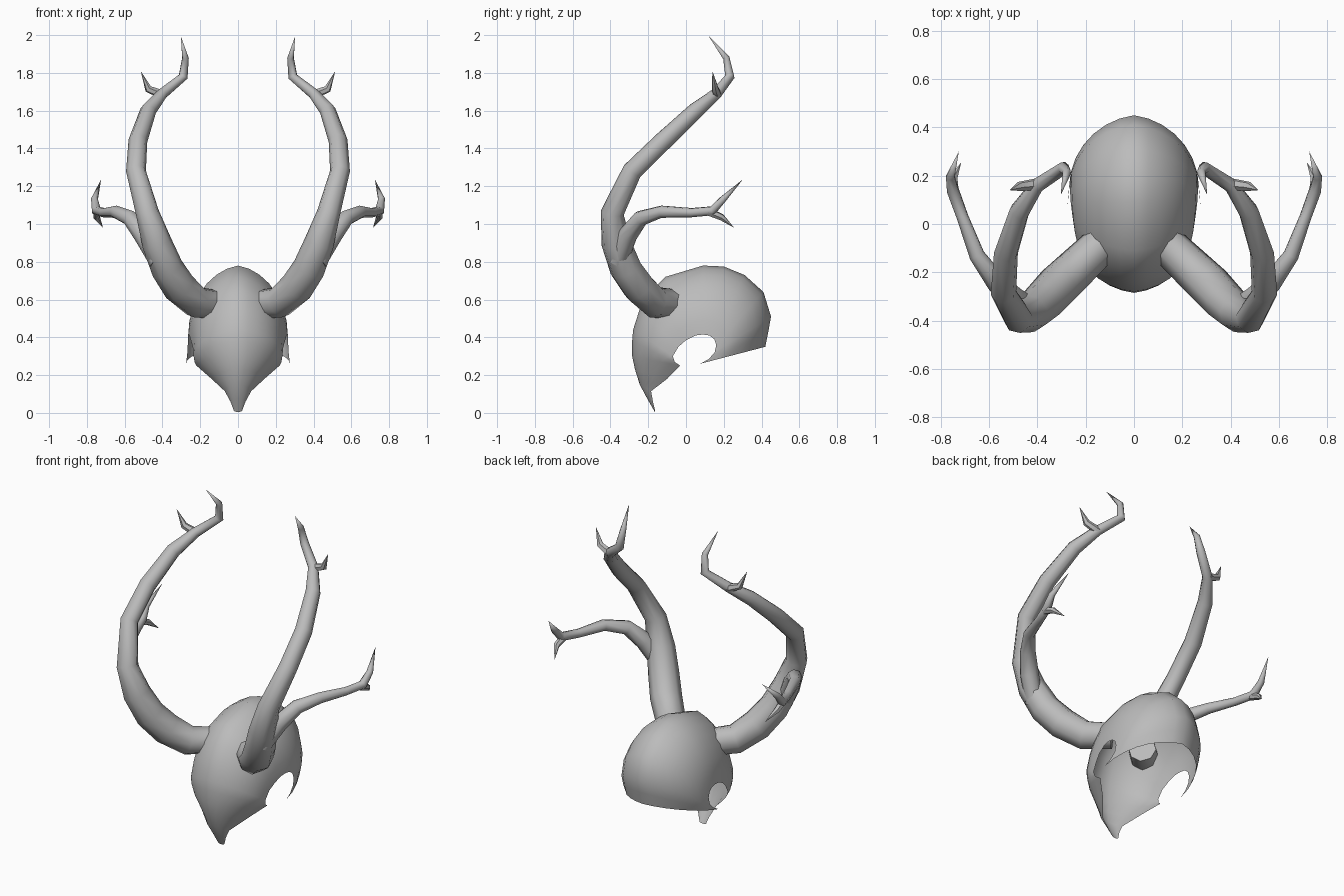
import bpy, bmesh, math
from mathutils import Vector

if "Cube" in bpy.data.objects:
    bpy.data.objects.remove(bpy.data.objects["Cube"])

grey = bpy.data.materials.new("matte grey")
grey.diffuse_color = (0.5, 0.5, 0.5, 1)
grey.use_nodes = True
grey.node_tree.nodes["Principled BSDF"].inputs["Base Color"].default_value = grey.diffuse_color


def finish(bm, name, angle):
    """Turn a right-hand half into a mirrored, smooth-shaded object."""
    me = bpy.data.meshes.new(name)
    bm.to_mesh(me)
    bm.free()
    ob = bpy.data.objects.new(name, me)
    bpy.context.collection.objects.link(ob)
    me.materials.append(grey)
    mod = ob.modifiers.new("mirror", 'MIRROR')
    mod.merge_threshold = 0.001
    bpy.ops.object.select_all(action='DESELECT')
    ob.select_set(True)
    bpy.context.view_layer.objects.active = ob
    bpy.ops.object.shade_smooth_by_angle(angle=math.radians(angle))
    return ob


# Helmet: each rib runs from the centre ridge (y, z) to the lower rim (x, y, z)
RIBS = [
    ((-.165, .005), (.022, -.163, .012)),
    ((-.205, .075), (.04, -.175, .06)),
    ((-.245, .15), (.07, -.185, .115)),
    ((-.27, .23), (.14, -.10, .18)),
    ((-.285, .30), (.22, -.03, .25)),
    ((-.285, .38), (.23, -.06, .27)),
    ((-.28, .44), (.235, -.07, .30)),
    ((-.245, .55), (.24, -.04, .35)),
    ((-.19, .64), (.25, 0, .385)),
    ((-.11, .72), (.257, .05, .41)),
    ((.09, .78), (.262, .09, .415)),
    ((.20, .775), (.264, .125, .41)),
    ((.31, .73), (.265, .15, .39)),
    ((.41, .64), (.266, .16, .36)),
    ((.45, .51), (.268, .152, .32)),
    ((.435, .425), (.272, .12, .285)),
    ((.42, .35), (.275, .075, .26)),
]
STEPS, RIDGE = 7, 0.18
bm = bmesh.new()
grid = []
for (sy, sz), (ex, ey, ez) in RIBS:
    row = []
    for j in range(STEPS + 1):
        t = j / STEPS
        a = t * math.pi / 2
        k = (1 - RIDGE) * math.cos(a) + RIDGE * (1 - t)
        row.append(bm.verts.new((ex * math.sin(a), ey + (sy - ey) * k, ez + (sz - ez) * k)))
    grid.append(row)
for r0, r1 in zip(grid, grid[1:]):
    for j in range(STEPS):
        bm.faces.new((r0[j], r0[j + 1], r1[j + 1], r1[j]))
bm.normal_update()
centre = Vector((0, .08, .4))
if sum(f.normal.dot(f.calc_center_median() - centre) for f in bm.faces) < 0:
    bmesh.ops.reverse_faces(bm, faces=bm.faces[:])
finish(bm, "helmet_shell", 40)


def tapered_tube(name, path, sides):
    """Sweep a round section along (x, y, z, radius) points; the last is a tip."""
    bm = bmesh.new()
    pts = [Vector(p[:3]) for p in path]
    side, rings = None, []
    for i, p in enumerate(path[:-1]):
        d = (pts[i + 1] - pts[i]).normalized()
        if i:
            d = (d + (pts[i] - pts[i - 1]).normalized()).normalized()
        side = d.orthogonal() if side is None else side - d * side.dot(d)
        side.normalize()
        up = d.cross(side)
        rings.append([bm.verts.new(pts[i] + p[3] * (math.cos(a) * side + math.sin(a) * up))
                      for a in (2 * math.pi * k / sides for k in range(sides))])
    tip = bm.verts.new(pts[-1])
    bm.faces.new(rings[0][::-1])
    for k in range(sides):
        n = (k + 1) % sides
        for a, b in zip(rings, rings[1:]):
            bm.faces.new((a[k], a[n], b[n], b[k]))
        bm.faces.new((rings[-1][k], rings[-1][n], tip))
    bmesh.ops.recalc_face_normals(bm, faces=bm.faces[:])
    return finish(bm, name, 50)


# Antlers: main beam, side branch and small tines
tapered_tube("antler_beam", [
    (.11, -.06, .575, .078), (.22, -.165, .585, .085), (.31, -.25, .665, .09),
    (.375, -.32, .765, .087), (.43, -.37, .90, .08), (.48, -.39, 1.06, .062),
    (.54, -.285, 1.28, .053), (.53, -.12, 1.44, .05), (.475, .05, 1.60, .043),
    (.40, .16, 1.69, .03), (.29, .232, 1.78, .026), (.278, .213, 1.88, .018),
    (.303, .12, 1.995, 0)], 8)
tapered_tube("antler_branch", [
    (.42, -.36, .80, .05), (.50, -.31, .94, .052), (.57, -.24, 1.03, .043),
    (.65, -.13, 1.065, .033), (.71, .03, 1.06, .025), (.75, .14, 1.07, .026),
    (.76, .195, 1.13, .019), (.725, .30, 1.235, 0)], 8)
tapered_tube("branch_tine", [
    (.745, .12, 1.065, .022), (.748, .19, 1.035, .018), (.715, .255, .98, 0)], 6)
tapered_tube("top_tine", [
    (.40, .165, 1.685, .025), (.475, .155, 1.715, .02), (.515, .14, 1.81, 0)], 6)
